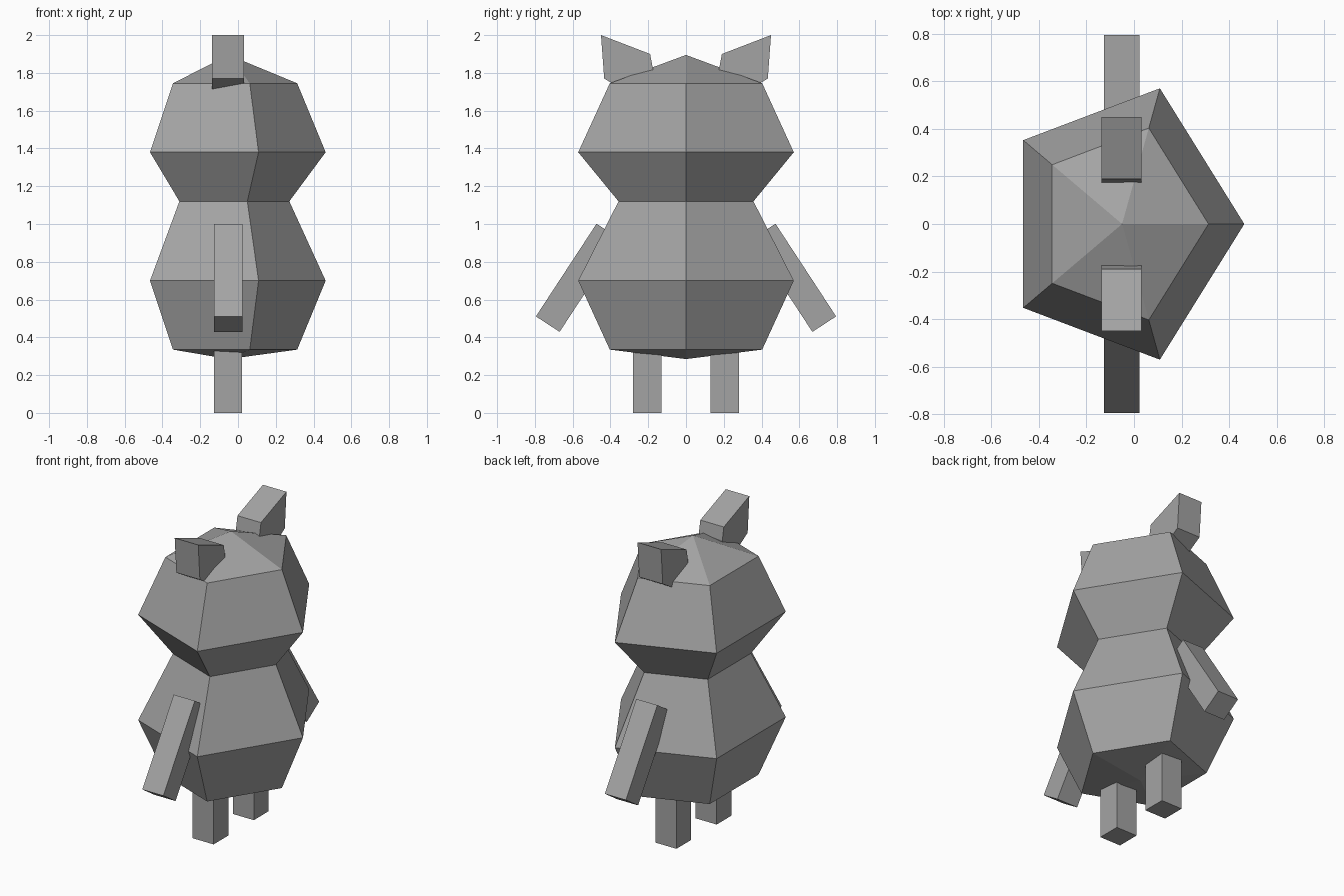
import bpy, bmesh, math
from mathutils import Matrix, Vector

if "Cube" in bpy.data.objects:
    bpy.data.objects.remove(bpy.data.objects["Cube"])

CX = -0.05            # the figure's central axis
RX, RY = 0.514, 0.60  # widest radii of the five-sided body

grey = bpy.data.materials.new("mid_grey")
grey.diffuse_color = (0.37, 0.37, 0.37, 1)
grey.use_nodes = True
grey.node_tree.nodes["Principled BSDF"].inputs["Base Color"].default_value = grey.diffuse_color


def finish(name, bm):
    bmesh.ops.recalc_face_normals(bm, faces=bm.faces)
    mesh = bpy.data.meshes.new(name)
    bm.to_mesh(mesh)
    bm.free()
    mesh.materials.append(grey)
    obj = bpy.data.objects.new(name, mesh)
    bpy.context.collection.objects.link(obj)
    return obj


def box(name, size, centre, tilt=0.0):
    bm = bmesh.new()
    m = (Matrix.Translation(centre) @ Matrix.Rotation(tilt, 4, 'X')
         @ Matrix.Diagonal((*size, 1)))
    bmesh.ops.create_cube(bm, size=1, matrix=m)
    return finish(name, bm)


def prism(name, profile, x0, x1):
    # side profile (y, z) extruded along x
    bm = bmesh.new()
    face = bm.faces.new([bm.verts.new((x0, y, z)) for y, z in profile])
    ext = bmesh.ops.extrude_face_region(bm, geom=[face])
    moved = [v for v in ext["geom"] if isinstance(v, bmesh.types.BMVert)]
    bmesh.ops.translate(bm, verts=moved, vec=Vector((x1 - x0, 0, 0)))
    return finish(name, bm)


# Body and head: stacked pentagon rings (height, scale) closed by points
rings = [(0.335, 0.707), (0.70, 1), (1.12, 0.626), (1.38, 1), (1.745, 0.707)]
bm = bmesh.new()
loops = []
for z, s in rings:
    loops.append([bm.verts.new((CX + RX * s * math.cos(i * math.tau / 5),
                                RY * s * math.sin(i * math.tau / 5), z))
                  for i in range(5)])
for a, b in zip(loops, loops[1:]):
    for i in range(5):
        j = (i + 1) % 5
        bm.faces.new((a[i], a[j], b[j], b[i]))
for loop, z in ((loops[0], 0.285), (loops[-1], 1.895)):
    tip = bm.verts.new((CX, 0, z))
    for i in range(5):
        bm.faces.new((loop[i], loop[(i + 1) % 5], tip))
finish("body_and_head", bm)

# Paired legs, arms and ears
ear = [(0.45, 2.0), (0.19, 1.90), (0.175, 1.82), (0.20, 1.63), (0.433, 1.77)]
for side, s in (("front", -1), ("back", 1)):
    box(side + "_leg", (0.15, 0.15, 0.42), (-0.053, s * 0.205, 0.21))
    box(side + "_arm", (0.15, 0.15, 0.586), (-0.052, s * 0.5715, 0.715),
        s * math.radians(33.2))
    prism(side + "_ear", [(s * y, z) for y, z in ear], -0.137, 0.031)
